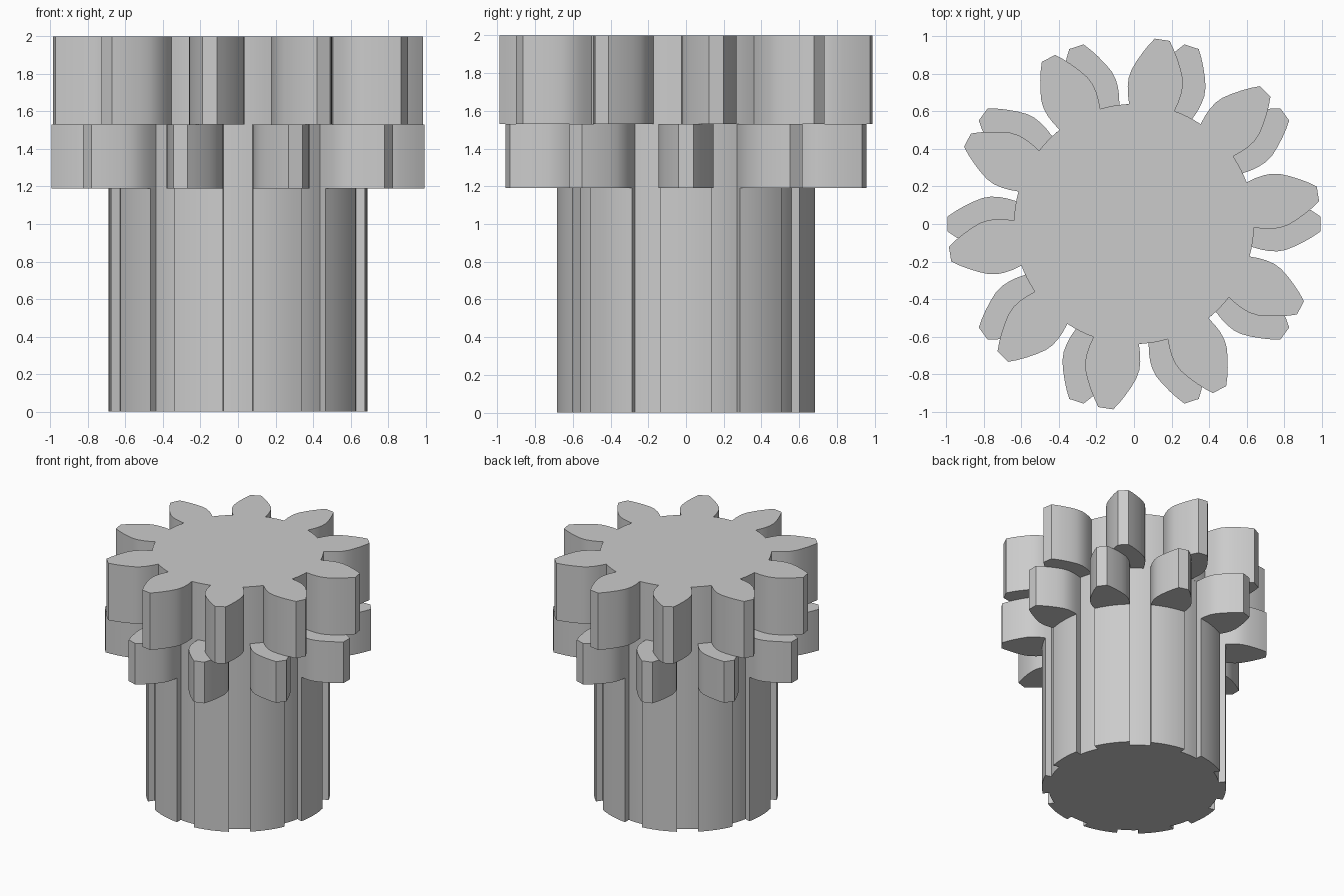
import bpy
import bmesh
from math import atan2, cos, sin, hypot, radians

cube = bpy.data.objects.get("Cube")
if cube:
    bpy.data.objects.remove(cube, do_unlink=True)

TEETH = 10
PITCH = radians(360 / TEETH)
ROOT_R = 0.64
SHAFT_R = 0.69

grey = bpy.data.materials.new("plain grey")
grey.use_nodes = True
colour = (0.6, 0.6, 0.6, 1)
grey.diffuse_color = colour
grey.node_tree.nodes["Principled BSDF"].inputs["Base Color"].default_value = colour

# Half of a tooth flank, as (distance outward, half width)
FLANK = [(0.628, 0.122), (0.676, 0.136), (0.72, 0.144), (0.765, 0.146), (0.81, 0.138),
         (0.86, 0.118), (0.91, 0.093), (0.955, 0.067), (0.994, 0.04)]
# Short splines of the shaft follow the same flank up to the shaft radius
SPLINE = FLANK[:2]


def polar(pairs, side):
    return [(hypot(u, v), side * atan2(v, u)) for u, v in pairs]


def arc(radius, start, end, steps):
    return [(radius, start + (end - start) * i / steps) for i in range(1, steps)]


def toothed_part(name, flank, tip_steps, turn, bottom, top):
    """Extrude a ring of identical teeth between two heights."""
    left = polar(flank, -1)
    right = polar(flank[::-1], 1)
    tip_r, tip_a = right[0]
    root_a = right[-1][1]
    tooth = left + arc(tip_r, -tip_a, tip_a, tip_steps) + right
    tooth += arc(ROOT_R, root_a, PITCH - root_a, 4)

    bm = bmesh.new()
    ring = []
    for k in range(TEETH):
        for r, a in tooth:
            angle = a + k * PITCH + turn
            ring.append(bm.verts.new((r * cos(angle), r * sin(angle), bottom)))
    base = bm.faces.new(ring)
    out = bmesh.ops.extrude_face_region(bm, geom=[base], use_keep_orig=True)
    raised = [g for g in out["geom"] if isinstance(g, bmesh.types.BMVert)]
    bmesh.ops.translate(bm, verts=raised, vec=(0, 0, top - bottom))
    bmesh.ops.recalc_face_normals(bm, faces=bm.faces)

    mesh = bpy.data.meshes.new(name)
    bm.to_mesh(mesh)
    bm.free()
    mesh.materials.append(grey)
    part = bpy.data.objects.new(name, mesh)
    bpy.context.collection.objects.link(part)

    # Smooth flanks, crisp corners
    bpy.ops.object.select_all(action="DESELECT")
    part.select_set(True)
    bpy.context.view_layer.objects.active = part
    bpy.ops.object.shade_smooth_by_angle(angle=radians(30))
    return part


# Grooved shaft, lower gear on the same spacing, upper gear turned slightly
toothed_part("splined_shaft", SPLINE, 6, 0, 0, 1.19)
toothed_part("lower_gear", FLANK, 1, 0, 1.19, 1.53)
toothed_part("upper_gear", FLANK, 1, radians(9.3), 1.53, 2)
